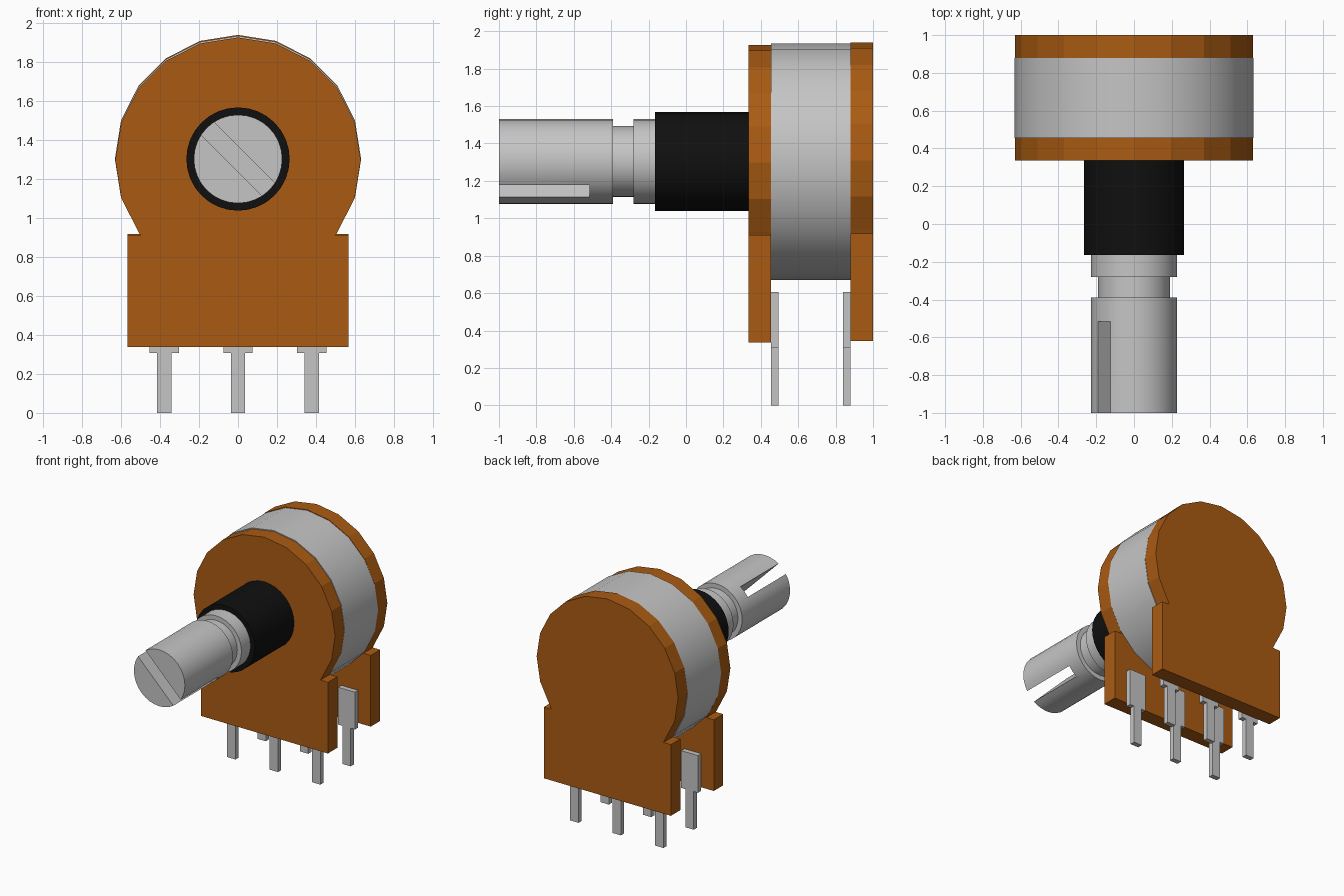
import bpy, bmesh, math
from mathutils import Matrix

if "Cube" in bpy.data.objects:
    bpy.data.objects.remove(bpy.data.objects["Cube"], do_unlink=True)

AXIS_Z = 1.303  # height of the shaft axis


def material(name, rgb):
    m = bpy.data.materials.new(name)
    m.use_nodes = True
    m.diffuse_color = (*rgb, 1)
    m.node_tree.nodes["Principled BSDF"].inputs["Base Color"].default_value = (*rgb, 1)
    return m


orange = material("orange board", (0.40, 0.105, 0.006))
grey = material("grey metal", (0.56, 0.56, 0.56))
black = material("black bushing", (0.005, 0.005, 0.005))


def finish(name, bm, mat, smooth=False):
    bmesh.ops.recalc_face_normals(bm, faces=bm.faces)
    mesh = bpy.data.meshes.new(name)
    bm.to_mesh(mesh)
    bm.free()
    mesh.materials.append(mat)
    obj = bpy.data.objects.new(name, mesh)
    bpy.context.collection.objects.link(obj)
    if smooth:
        smooth_object(obj)
    return obj


def smooth_object(obj):
    bpy.ops.object.select_all(action='DESELECT')
    obj.select_set(True)
    bpy.context.view_layer.objects.active = obj
    bpy.ops.object.shade_smooth_by_angle(angle=math.radians(30))


def lathe(name, rings, sides, mat, smooth=True):
    """Turned part along y; rings are (y, radius), capped at both ends."""
    bm = bmesh.new()
    loops = []
    for y, r in rings:
        loops.append([bm.verts.new((r * math.cos(math.tau * i / sides), y,
                                    AXIS_Z + r * math.sin(math.tau * i / sides)))
                      for i in range(sides)])
    for a, b in zip(loops, loops[1:]):
        for i in range(sides):
            j = (i + 1) % sides
            bm.faces.new((a[i], a[j], b[j], b[i]))
    bm.faces.new(loops[0])
    bm.faces.new(loops[-1])
    return finish(name, bm, mat, smooth)


def prism(name, outline, y0, y1, mat):
    """Outline of (x, z) points extruded from y0 to y1."""
    bm = bmesh.new()
    face = bm.faces.new([bm.verts.new((x, y0, z)) for x, z in outline])
    ext = bmesh.ops.extrude_face_region(bm, geom=[face])
    verts = [g for g in ext["geom"] if isinstance(g, bmesh.types.BMVert)]
    bmesh.ops.translate(bm, verts=verts, vec=(0, y1 - y0, 0))
    return finish(name, bm, mat)


# Boards: round head on a rectangular foot
def board(name, y0, y1, cz, shoulder, bottom):
    head = [(0.63 * math.cos(math.radians(a)), cz + 0.63 * math.sin(math.radians(a)))
            for a in range(-36, 217, 18)]
    left = [(-0.50, shoulder), (-0.566, shoulder), (-0.566, bottom)]
    right = [(-x, z) for x, z in reversed(left)]
    return prism(name, head + left + right, y0, y1, orange)


board("front_board", 0.335, 0.455, 1.297, 0.91, 0.337)
board("back_board", 0.88, 1.0, 1.31, 0.918, 0.345)

# Round housing between the boards, and threaded bushing
lathe("housing", [(0.455, 0.632), (0.88, 0.632)], 20, grey)
lathe("bushing", [(-0.165, 0.265), (0.335, 0.265)], 32, black)

# Shaft with a ring groove and a diagonal slot in its end
shaft = lathe("shaft", [(-1.0, 0.227), (-0.39, 0.227), (-0.39, 0.19), (-0.28, 0.19),
                        (-0.28, 0.227), (-0.165, 0.227)], 32, grey, smooth=False)
bm = bmesh.new()
bmesh.ops.create_cube(bm, size=1, matrix=Matrix.Translation((0, -0.815, AXIS_Z))
                      @ Matrix.Rotation(math.radians(45), 4, 'Y')
                      @ Matrix.Diagonal((0.7, 0.60, 0.093, 1)))
cutter = finish("slot_cutter", bm, grey)
cutter.hide_render = True
cut = shaft.modifiers.new("slot", 'BOOLEAN')
cut.operation = 'DIFFERENCE'
cut.solver = 'EXACT'
cut.object = cutter
bpy.context.view_layer.update()
evaluated = shaft.evaluated_get(bpy.context.evaluated_depsgraph_get())
cut_mesh = bpy.data.meshes.new_from_object(evaluated)
shaft.modifiers.clear()
shaft.data = cut_mesh
bpy.data.objects.remove(cutter, do_unlink=True)
smooth_object(shaft)

# Two rows of three stepped pins
for row, y0 in (("front", 0.455), ("back", 0.84)):
    for side, x in (("right", -0.378), ("middle", 0), ("left", 0.378)):
        half = [(0.037, 0), (0.037, 0.307), (0.075, 0.307), (0.075, 0.607)]
        outline = [(x + a, z) for a, z in half] + [(x - a, z) for a, z in reversed(half)]
        prism(f"{row}_{side}_pin", outline, y0, y0 + 0.04, grey)
